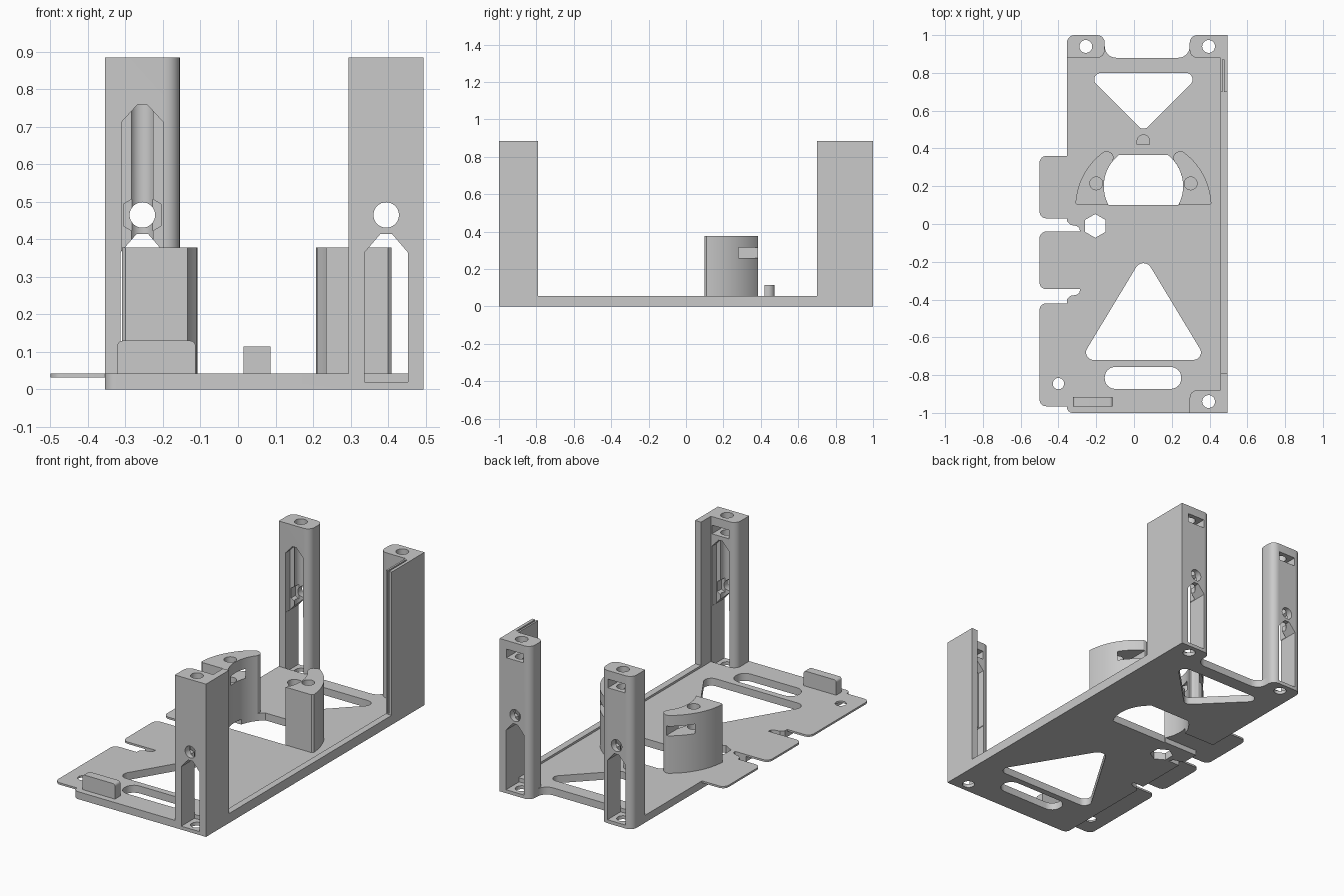
import bpy, bmesh, math
from mathutils import Vector

if "Cube" in bpy.data.objects:
    bpy.data.objects.remove(bpy.data.objects["Cube"])

grey = bpy.data.materials.new("plain grey")
grey.diffuse_color = (0.59, 0.59, 0.59, 1)
grey.use_nodes = True
grey.node_tree.nodes["Principled BSDF"].inputs["Base Color"].default_value = grey.diffuse_color


def rounded(corners, seg=6):
    """Outline from (x, y, radius) corners, each with a fillet."""
    out = []
    n = len(corners)
    for i, (x, y, r) in enumerate(corners):
        p = Vector((x, y))
        if r == 0:
            out.append(p)
            continue
        a = (Vector(corners[i - 1][:2]) - p).normalized()
        b = (Vector(corners[(i + 1) % n][:2]) - p).normalized()
        half = math.acos(a.dot(b)) / 2
        c = p + (a + b).normalized() * (r / math.sin(half))
        t = r / math.tan(half)
        u, v = p + a * t - c, p + b * t - c
        a0 = math.atan2(u.y, u.x)
        turn = math.atan2(u.x * v.y - u.y * v.x, u.dot(v))
        for k in range(seg + 1):
            w = a0 + turn * k / seg
            out.append(c + Vector((math.cos(w), math.sin(w))) * r)
    return out


def rect(x0, x1, y0, y1, r=0):
    return rounded([(x0, y0, r), (x1, y0, r), (x1, y1, r), (x0, y1, r)])


def arc(cx, cy, r, a0, a1, n):
    angles = [math.radians(a0 + (a1 - a0) * i / n) for i in range(n + 1)]
    return [(cx + r * math.cos(a), cy + r * math.sin(a)) for a in angles]


def circle(cx, cy, r, n=32, start=90):
    return arc(cx, cy, r, start, start + 360, n)[:-1]


def prism(name, pts, lo, hi, axis="z"):
    """Extrude an outline along z (points are x, y) or y (points are x, z)."""
    bm = bmesh.new()
    put = (lambda p, h: (p[0], p[1], h)) if axis == "z" else (lambda p, h: (p[0], h, p[1]))
    face = bm.faces.new([bm.verts.new(put(p, lo)) for p in pts])
    new = bmesh.ops.extrude_face_region(bm, geom=[face])["geom"]
    shift = (0, 0, hi - lo) if axis == "z" else (0, hi - lo, 0)
    bmesh.ops.translate(bm, vec=shift, verts=[v for v in new if isinstance(v, bmesh.types.BMVert)])
    bmesh.ops.recalc_face_normals(bm, faces=bm.faces)
    mesh = bpy.data.meshes.new(name)
    bm.to_mesh(mesh)
    bm.free()
    mesh.materials.append(grey)
    ob = bpy.data.objects.new(name, mesh)
    bpy.context.collection.objects.link(ob)
    return ob


def activate(ob):
    bpy.ops.object.select_all(action="DESELECT")
    ob.select_set(True)
    bpy.context.view_layer.objects.active = ob


def cut(ob, *shapes):
    """Subtract prisms given as (outline, low, high, axis)."""
    for s in shapes:
        tool = prism("cutter", *s)
        tool.hide_render = True
        activate(ob)
        m = ob.modifiers.new("cut", "BOOLEAN")
        m.operation, m.solver, m.object = "DIFFERENCE", "EXACT", tool
        bpy.ops.object.modifier_apply(modifier=m.name)
        bpy.data.objects.remove(tool, do_unlink=True)


TOP, HIGH, MID = 0.043, 0.885, 0.05


def post_cuts(cx, cy, inner):
    """Bore, window, recess, cross hole and nut pockets; inner is the y sign of the inside face."""
    face = cy + inner * 0.07
    span = lambda d: sorted((face, cy + inner * d))
    gable = [(cx - 0.058, 0.02), (cx + 0.058, 0.02), (cx + 0.058, 0.365),
             (cx + 0.015, 0.415), (cx - 0.015, 0.415), (cx - 0.058, 0.365)]
    recess = [(cx - 0.056, 0.02), (cx + 0.056, 0.02), (cx + 0.056, 0.712),
              (cx + 0.012, 0.76), (cx - 0.012, 0.76), (cx - 0.056, 0.712)]
    return [(circle(cx, cy, 0.034), -0.1, 1, "z"),
            (gable, cy - 0.075, cy + 0.075, "y"),
            (recess, *span(0.018), "y"),
            (circle(cx, 0.465, 0.058, 6), *span(-0.02), "y"),
            (circle(cx, 0.465, 0.034), cy - 0.08, cy + 0.08, "y"),
            (rect(cx - 0.055, cx + 0.055, 0.785, 0.835), cy - 0.045, cy + 0.08, "y")]


# base plate with its openings
plate = prism("base_plate", rounded([
    (-0.355, -1, 0.03), (0.495, -1, 0), (0.495, 1, 0), (0.295, 1, 0.04), (0.295, 0.88, 0.06),
    (-0.155, 0.88, 0.06), (-0.155, 1, 0.04), (-0.355, 1, 0.04)]), 0, TOP)
barrel = arc(MID, 0.2, 0.21, -28.4, 51.8, 16) + arc(MID, 0.2, 0.21, 128.2, 208.4, 16)
openings = [
    rounded([(-0.26, 0.8, 0.035), (MID, 0.49, 0.035), (0.36, 0.8, 0.035)]),
    rounded([(-0.285, -0.72, 0.04), (0.385, -0.72, 0.04), (MID, -0.165, 0.045)]),
    rect(-0.155, 0.25, -0.873, -0.757, 0.055),
    barrel,
    circle(-0.205, -0.01, 0.063, 6)]
for y, s in ((-0.04, 1), (-0.345, -1)):
    openings.append([(-0.37, y), (-0.285, y), (-0.29, y + s * 0.02), (-0.305, y + s * 0.03),
                     (-0.335, y + s * 0.035), (-0.355, y + s * 0.055), (-0.37, y + s * 0.07)])
cut(plate, *[(o, -0.1, 0.1, "z") for o in openings])
# shallow channel under the plate
cut(plate, (rect(-0.4, -0.13, 0.105, 0.25), -0.1, 0.03, "z"))

# thin side tabs
for name, y0, y1 in (("front_tab", -0.965, -0.42), ("middle_tab", -0.345, -0.04), ("back_tab", 0.03, 0.36)):
    tab = prism(name, rounded([(-0.5, y0, 0.035), (-0.355, y0, 0), (-0.355, y1, 0), (-0.5, y1, 0.035)]), 0.032, TOP)
    if name == "front_tab":
        cut(tab, (circle(-0.4, -0.845, 0.03), -0.1, 0.1, "z"))

# raised rim along the right side
prism("side_rim", rect(0.457, 0.495, -0.79, 0.7), TOP, 0.055)

# corner posts
posts = [
    ("back_left_post", -0.255, 0.94, -1, rounded([
        (-0.355, 0.88, 0), (-0.155, 0.88, 0.04), (-0.155, 1, 0.04), (-0.355, 1, 0.04)])),
    ("back_right_post", 0.395, 0.94, -1, rounded([
        (0.295, 0.88, 0.04), (0.457, 0.88, 0), (0.457, 0.7, 0), (0.495, 0.7, 0),
        (0.495, 1, 0), (0.295, 1, 0.04)])),
    ("front_right_post", 0.395, -0.94, 1, rounded([
        (0.295, -1, 0), (0.495, -1, 0), (0.495, -0.79, 0), (0.457, -0.79, 0),
        (0.457, -0.88, 0), (0.295, -0.88, 0.04)]))]
for name, cx, cy, inner, outline in posts:
    post = prism(name, outline, TOP, HIGH)
    cuts = post_cuts(cx, cy, inner)
    cut(post, *cuts)
    # bore and window sill continue into the plate, within the post footprint
    y0, y1 = sorted((cy + inner * 0.06, cy - inner * 0.07))
    cut(plate, cuts[0], (rect(cx - 0.058, cx + 0.058, y0, y1), 0.02, 0.1, "z"))
    if name == "back_right_post":
        # board groove in the wing
        cut(post, (rect(0.468, 0.477, 0.6, 0.87), 0.06, 1, "z"))

# curved pillars with a blind bore and a nut slot open to the back
for name, s in (("left_pillar", -1), ("right_pillar", 1)):
    shape = (arc(MID, 0.09, 0.36, 3, 55, 20) + [(0.238, 0.386), (0.218, 0.375), (0.208, 0.358)]
             + arc(MID, 0.2, 0.21, 40, -28.4, 18) + [(0.4, 0.1)])
    shape = [(MID + s * (x - MID), y) for x, y in shape]
    hx = MID + s * 0.25
    pillar = prism(name, shape, TOP, 0.378)
    cut(pillar, (circle(hx, 0.215, 0.034), 0.2, 0.5, "z"),
        (rect(hx - 0.055, hx + 0.055, 0.26, 0.315), 0.16, 0.5, "y"))

# small locating pin, D shaped
prism("locating_pin", arc(MID, 0.438, 0.036, 0, 180, 16) + [(0.014, 0.42), (0.086, 0.42)], TOP, 0.115)

# front stop bar with softened top corners
prism("stop_bar", rounded([(-0.322, TOP, 0), (-0.113, TOP, 0), (-0.113, 0.13, 0.015),
                           (-0.322, 0.13, 0.015)]), -0.965, -0.915, "y")

for ob in list(bpy.context.scene.objects):
    activate(ob)
    bpy.ops.object.shade_smooth_by_angle(angle=math.radians(30))
